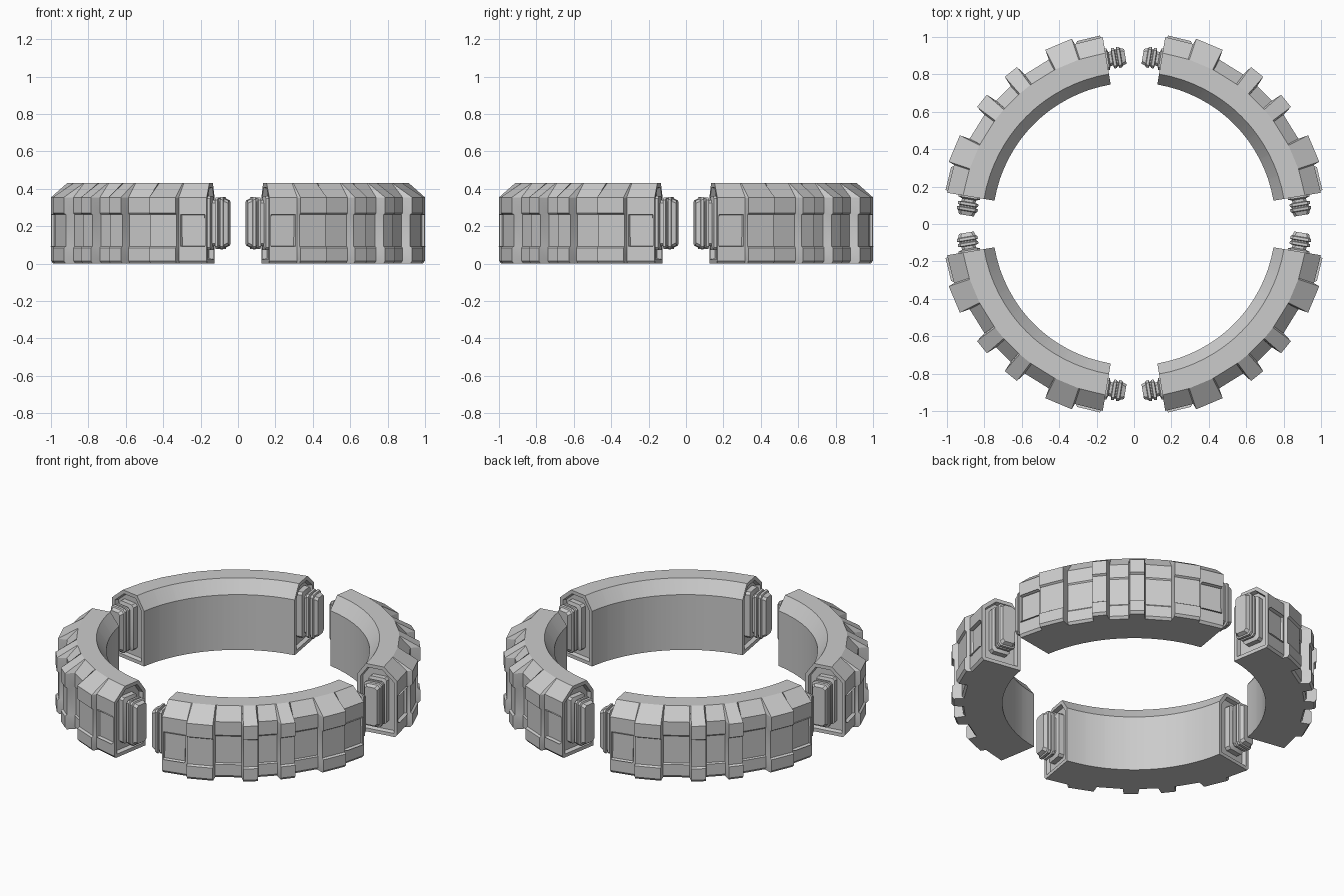
import bpy, bmesh
from math import radians, cos, sin, pi
from mathutils import Matrix, Vector

if "Cube" in bpy.data.objects:
    bpy.data.objects.remove(bpy.data.objects["Cube"])

END = 9.5          # angle where each segment stops, in degrees
# outer tread facets over half a segment: start, end, outer radius, depth of middle band
HALF = [(9.5, 18.2, 1.013, 0.0), (18.6, 27.0, 1.045, 0.012), (27.4, 36.2, 0.99, 0.006),
        (36.7, 41.3, 1.047, 0.012)]
FACETS = HALF + [(41.8, 48.2, 0.99, 0.006)] + [(90 - b, 90 - a, r, d) for a, b, r, d in reversed(HALF)]


def section(r, d):
    """Radial cross-section (radius, z); inner points first."""
    return [(0.756, 0), (0.756, 0.35), (0.813, 0.43), (0.927, 0.43), (r, 0.355), (r, 0.27),
            (r - d, 0.262), (r - d, 0.093), (r, 0.085), (r, 0.015), (r - 0.012, 0)]


def skin(bm, rings):
    """Joins matching rings of points, closes both ends; returns side faces by span, and caps."""
    vs = [[bm.verts.new(p) for p in ring] for ring in rings]
    n = len(vs[0])
    spans = [[bm.faces.new((a[i], a[(i + 1) % n], b[(i + 1) % n], b[i])) for i in range(n)]
             for a, b in zip(vs, vs[1:])]
    caps = [bm.faces.new(vs[0][::-1]), bm.faces.new(vs[-1])]
    bmesh.ops.recalc_face_normals(bm, faces=bm.faces)
    return spans, caps


def finish(bm, name, angle):
    me = bpy.data.meshes.new(name)
    bm.to_mesh(me)
    bm.free()
    ob = bpy.data.objects.new(name, me)
    bpy.context.collection.objects.link(ob)
    bpy.context.view_layer.objects.active = ob
    bpy.ops.object.select_all(action='DESELECT')
    ob.select_set(True)
    bpy.ops.object.shade_smooth_by_angle(angle=radians(angle))
    return ob


# Curved segment: sweep the section, keeping each tread facet flat
def make_segment():
    bm = bmesh.new()
    rings = []
    for a0, a1, r, d in FACETS:
        mid, half = (a0 + a1) / 2, radians((a1 - a0) / 2)
        for t in (a0, mid, a1):
            t_r = radians(t)
            k = cos(half) / cos(radians(t - mid))
            ring = []
            for i, (rad, z) in enumerate(section(r, d)):
                q = rad * (k if i > 2 else 1)
                ring.append((q * cos(t_r), q * sin(t_r), z))
            rings.append(ring)
    spans, caps = skin(bm, rings)
    # sunken panels on the end plates
    for pair in (spans[:2], spans[-2:]):
        panel = [f for s in pair for f in s[5:8]]
        bmesh.ops.inset_region(bm, faces=panel, thickness=0.01, depth=0, use_even_offset=True)
        bmesh.ops.inset_region(bm, faces=panel, thickness=0.004, depth=-0.012, use_even_offset=True)
    # framed, recessed end faces
    for cap in caps:
        bmesh.ops.inset_region(bm, faces=[cap], thickness=0.022, depth=0, use_even_offset=True)
        bmesh.ops.inset_region(bm, faces=[cap], thickness=0.006, depth=-0.025, use_even_offset=True)
    return finish(bm, "ring_segment", 12)


# Stepped plug: (distance out of the end face, half width, half height)
STEPS = [(-0.03, 0.058, 0.145), (0.008, 0.058, 0.145), (0.016, 0.038, 0.122), (0.03, 0.038, 0.122),
         (0.034, 0.055, 0.138), (0.048, 0.055, 0.138), (0.052, 0.046, 0.13), (0.058, 0.046, 0.13),
         (0.062, 0.057, 0.14), (0.076, 0.055, 0.138), (0.08, 0.048, 0.13), (0.102, 0.04, 0.12)]


def make_plug():
    bm = bmesh.new()
    c = 0.014
    rings = []
    for t, w, h in STEPS:
        outline = [(w, h - c), (w - c, h), (c - w, h), (-w, h - c),
                   (-w, c - h), (c - w, -h), (w - c, -h), (w, c - h)]
        rings.append([(0.892 + x, -t, 0.217 + z) for x, z in outline])
    skin(bm, rings)
    bmesh.ops.rotate(bm, verts=bm.verts, cent=(0, 0, 0), matrix=Matrix.Rotation(radians(END), 3, 'Z'))
    return finish(bm, "end_plug", 20)


# Mirror across the 45 degree diagonal for the plug at the other end
def make_mirrored_plug():
    ob = make_plug()
    ob.name = "end_plug_mirrored"
    for v in ob.data.vertices:
        v.co = Vector((v.co.y, v.co.x, v.co.z))
    ob.data.flip_normals()
    return ob


# Four quarter pieces around the ring
for ob in (make_segment(), make_plug(), make_mirrored_plug()):
    for i in range(1, 4):
        copy = ob.copy()
        copy.name = f"{ob.name}_{i + 1}"
        copy.rotation_euler.z = i * pi / 2
        bpy.context.collection.objects.link(copy)
